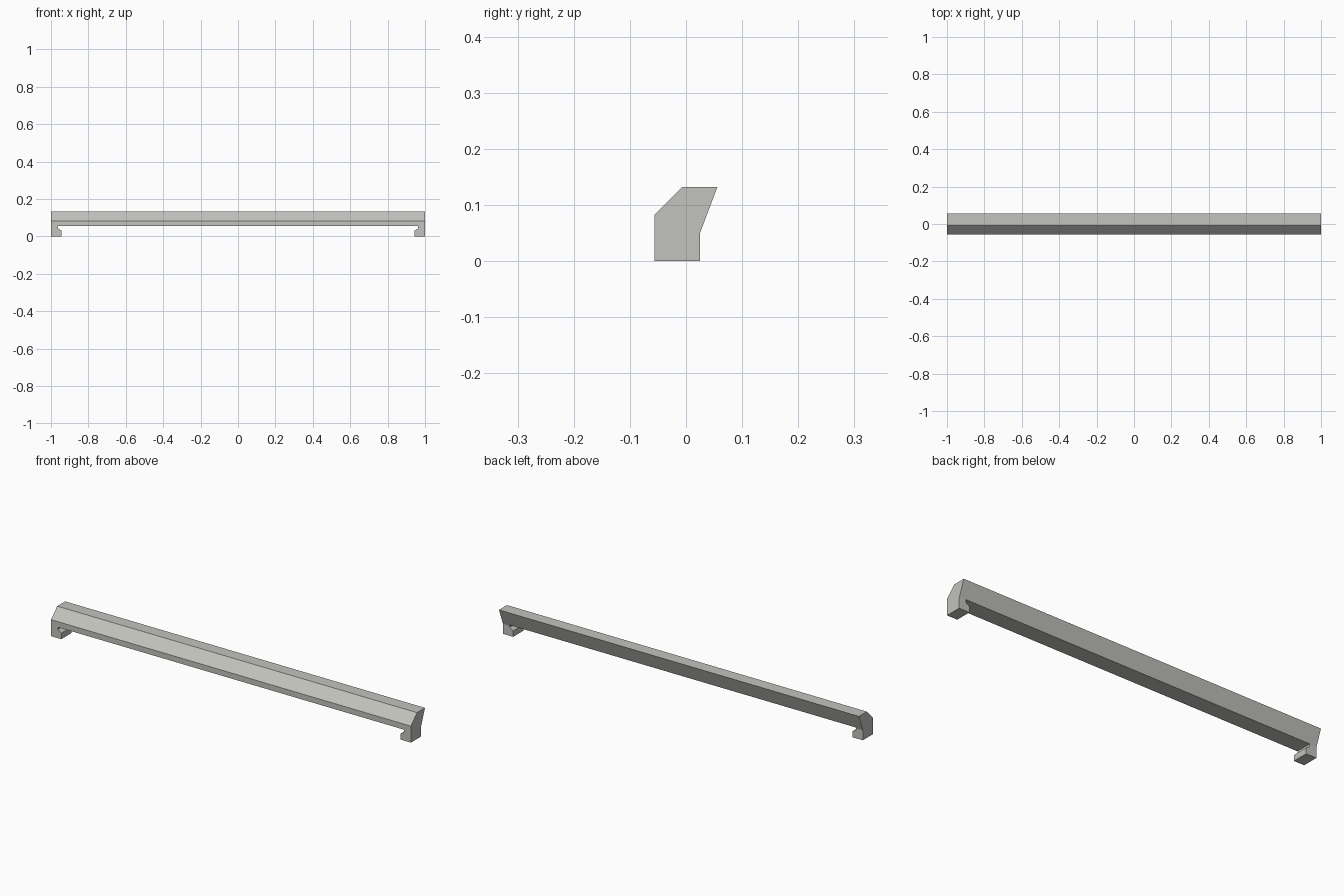
import bpy, bmesh
from mathutils import Vector

if "Cube" in bpy.data.objects:
    bpy.data.objects.remove(bpy.data.objects["Cube"])


def prism(name, points, offset):
    """Extrude a closed polygon along an offset vector into a solid."""
    bm = bmesh.new()
    face = bm.faces.new([bm.verts.new(p) for p in points])
    ext = bmesh.ops.extrude_face_region(bm, geom=[face])
    moved = [v for v in ext["geom"] if isinstance(v, bmesh.types.BMVert)]
    bmesh.ops.translate(bm, verts=moved, vec=Vector(offset))
    bmesh.ops.recalc_face_normals(bm, faces=bm.faces)
    mesh = bpy.data.meshes.new(name)
    bm.to_mesh(mesh)
    bm.free()
    obj = bpy.data.objects.new(name, mesh)
    bpy.context.collection.objects.link(obj)
    return obj


grey = bpy.data.materials.new("light grey")
grey.diffuse_color = (0.54, 0.54, 0.51, 1)
grey.use_nodes = True
grey.node_tree.nodes["Principled BSDF"].inputs["Base Color"].default_value = grey.diffuse_color

# Handle bar: constant side profile (y, z) swept over the whole length
profile = [(-0.056, 0), (0.025, 0), (0.025, 0.05), (0.056, 0.132),
           (-0.007, 0.132), (-0.056, 0.083)]
handle = prism("handle_bar", [(-1, y, z) for y, z in profile], (2, 0, 0))
handle.data.materials.append(grey)

# Finger opening: mirrored outline (x, z) that leaves a hooked foot at each end
half = [(0.943, -0.05), (0.943, 0.03), (0.962, 0.043), (0.962, 0.055)]
outline = half + [(-x, z) for x, z in reversed(half)]
cutter = prism("opening_cutter", [(x, -0.2, z) for x, z in outline], (0, 0.4, 0))
cutter.data.materials.append(grey)
cutter.hide_render = True

cut = handle.modifiers.new("opening", "BOOLEAN")
cut.operation = "DIFFERENCE"
cut.solver = "EXACT"
cut.object = cutter
bpy.context.view_layer.objects.active = handle
bpy.ops.object.modifier_apply(modifier=cut.name)
bpy.data.objects.remove(cutter)
